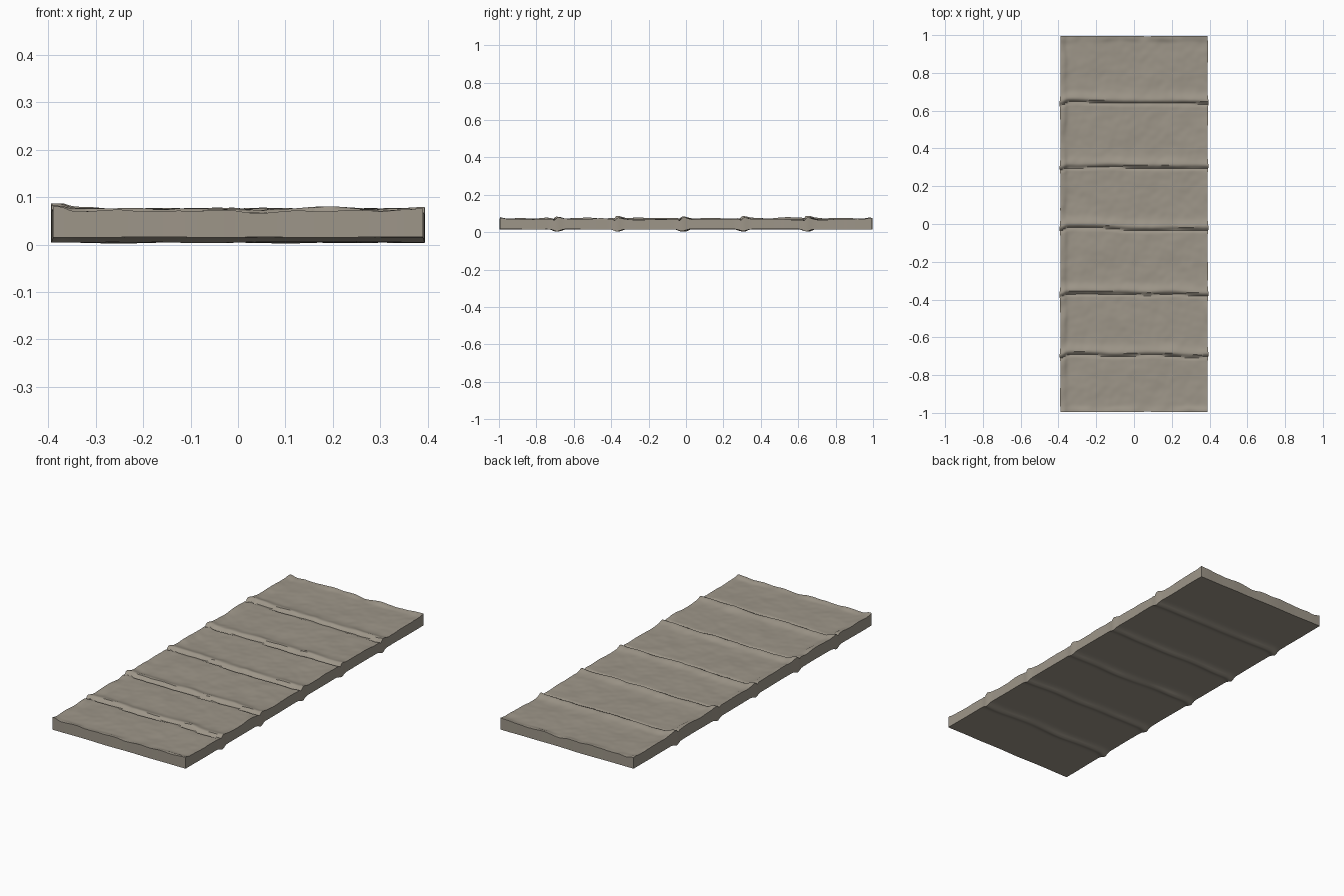
import bpy, bmesh, math
from mathutils import Vector, noise

if "Cube" in bpy.data.objects:
    bpy.data.objects.remove(bpy.data.objects["Cube"])

HALF_X, HALF_Y = 0.39, 0.995
NX, NY = 90, 230
SEAMS = (-0.685, -0.36, -0.015, 0.31, 0.65)


def n(x, y, freq, seed):
    return noise.noise(Vector((x * freq, y * freq, seed)))


def bump(d, width):
    return math.exp(-(d / width) ** 2)


# Signed distance to the nearest wavy seam between the slabs
def seam_offset(x, y):
    best = 9.0
    for i, s in enumerate(SEAMS):
        wave = 0.010 * n(x, 0, 5, i * 7.3) - 0.012 * x
        wave -= 0.018 * bump(x + HALF_X, 0.025)
        d = y - s - wave
        if abs(d) < abs(best):
            best = d
    return best


# Worn upper face: lumps, seam lips with a crack, ragged rims
def top_height(x, y):
    d = seam_offset(x, y)
    z = 0.066 + 0.004 * n(x, y, 4, 1.0) + 0.0028 * n(x, y, 11, 5.0)
    z += 0.0012 * n(x, y, 28, 9.0)
    # shallow chipped hollows
    z -= 0.004 * max(0.0, n(x, y * 0.7, 9, 21.0) - 0.3)
    # raised lip behind each seam, crack line in front of it
    lip = 0.010 + 0.006 * n(x, y, 8, 13.0)
    z += lip * bump(d - 0.006, 0.028 if d > 0.006 else 0.014)
    z -= 0.008 * bump(d + 0.012, 0.007)
    # rims along the left, right and end edges
    ragged = 0.5 + 0.9 * n(x, y, 10, 17.0)
    wander = 0.012 * n(x, y, 9, 31.0)
    left = 1 / (1 + math.exp((x + 0.362 + wander) / 0.005))
    right = 1 / (1 + math.exp(-(x - 0.372 + wander) / 0.005))
    ends = 1 / (1 + math.exp(-(abs(y) - 0.972 + wander) / 0.005))
    z += left * max(0.0, 0.009 * ragged + 0.004)
    z += right * 0.006 * ragged
    z += ends * 0.010 * ragged
    return min(z, 0.087)


# Flat underside with a rounded rib below each seam
def bottom_height(x, y):
    d = seam_offset(x, y)
    return max(0.0, 0.0155 + 0.0015 * n(x, y, 4, 41.0)
               - (0.011 + 0.004 * n(x, y, 6, 45.0)) * bump(d, 0.022))


stone = bpy.data.materials.new("weathered grey stone")
stone.diffuse_color = (0.34, 0.305, 0.25, 1)
stone.use_nodes = True
stone.node_tree.nodes["Principled BSDF"].inputs["Base Color"].default_value = stone.diffuse_color

bm = bmesh.new()


def sheet(height):
    rows = []
    for j in range(NY + 1):
        y0 = -HALF_Y + 2 * HALF_Y * j / NY
        row = []
        for i in range(NX + 1):
            u = -1 + 2 * i / NX
            # outline swells slightly at the seams and wobbles
            swell = 0.004 * bump(seam_offset(u * HALF_X, y0), 0.025)
            x = u * (HALF_X + swell + 0.002 * n(u, y0, 6, 51.0))
            y = y0 * (1 + 0.004 * n(x, 0, 6, 55.0))
            row.append(bm.verts.new((x, y, height(x, y))))
        rows.append(row)
    return rows


top, low = sheet(top_height), sheet(bottom_height)
for j in range(NY):
    for i in range(NX):
        bm.faces.new((top[j][i], top[j][i + 1], top[j + 1][i + 1], top[j + 1][i]))
        bm.faces.new((low[j][i], low[j + 1][i], low[j + 1][i + 1], low[j][i + 1]))

# Side walls joining the two sheets
def ring(r):
    return (r[0][:-1] + [row[-1] for row in r[:-1]]
            + r[-1][:0:-1] + [row[0] for row in r[:0:-1]])


a, b = ring(low), ring(top)
for k in range(len(a)):
    m = (k + 1) % len(a)
    bm.faces.new((a[k], a[m], b[m], b[k]))
bmesh.ops.recalc_face_normals(bm, faces=bm.faces[:])

mesh = bpy.data.meshes.new("stone_slab_path")
bm.to_mesh(mesh)
bm.free()
mesh.materials.append(stone)
slab = bpy.data.objects.new("stone_slab_path", mesh)
bpy.context.collection.objects.link(slab)
bpy.context.view_layer.objects.active = slab
slab.select_set(True)
bpy.ops.object.shade_smooth_by_angle(angle=math.radians(40))
